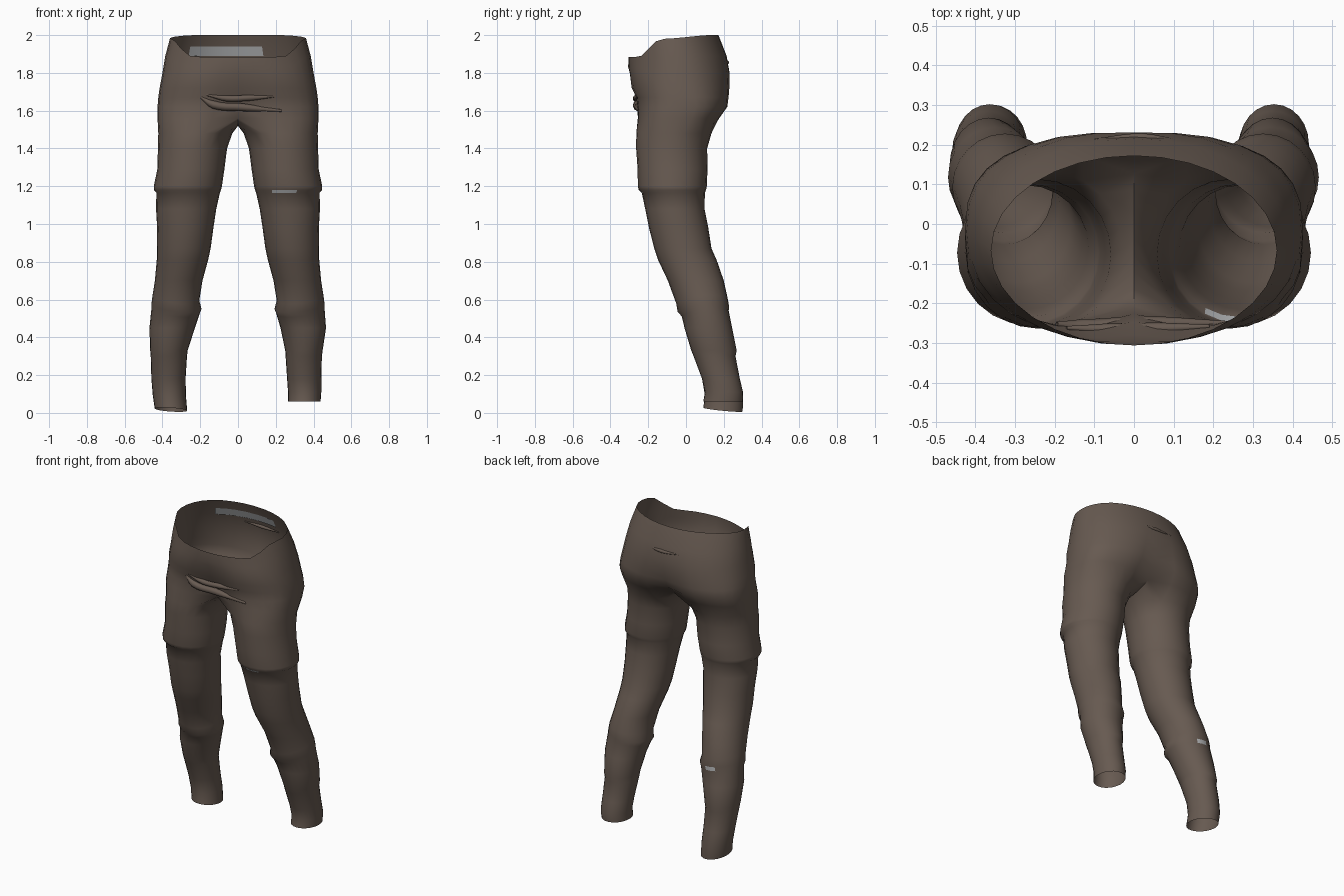
import bpy, bmesh, math
from math import sin, cos, pi, radians

if "Cube" in bpy.data.objects:
    bpy.data.objects.remove(bpy.data.objects["Cube"])


def material(name, rgb):
    m = bpy.data.materials.new(name)
    m.diffuse_color = (*rgb, 1)
    m.use_nodes = True
    m.node_tree.nodes["Principled BSDF"].inputs["Base Color"].default_value = m.diffuse_color
    return m


CLOTH = material("brown cloth", (0.135, 0.102, 0.082))
LINING = material("grey lining", (0.45, 0.46, 0.47))
HALF = 16      # segments from front centre round the hip to back centre
INNER = 8      # segments along the crotch strip


def smoothstep(v):
    v = max(0, min(1, v))
    return v * v * (3 - 2 * v)


# hip rings: height, half width, front y, back y, boxiness, centre pinch
HIPS = [
    (2.00, 0.360, -0.305, 0.172, 1.0, 0.0),
    (1.88, 0.385, -0.306, 0.215, 0.95, 0.0),
    (1.80, 0.400, -0.303, 0.236, 0.9, 0.02),
    (1.72, 0.415, -0.296, 0.238, 0.85, 0.06),
    (1.67, 0.422, -0.272, 0.234, 0.8, 0.10),
    (1.62, 0.426, -0.266, 0.228, 0.75, 0.16),
    (1.56, 0.426, -0.264, 0.185, 0.7, 0.26),
]


def hip_point(row, t, side, scale=1.0):
    """Point on a hip ring; t runs 0 (front centre) to 1 (back centre)."""
    z, w, front, back, box, pinch = row
    a = pi * (t - 0.5)
    x = w * max(cos(a), 0) ** box * side
    s = math.copysign(abs(sin(a)) ** box, sin(a))
    mid, r = (front + back) / 2, (back - front) / 2
    y = mid + r * s * (1 - pinch * math.exp(-(x / 0.09) ** 2))
    if z > 1.87:                       # waistband dips at the front
        rise = smoothstep((t - 0.22) / 0.2)
        if z > 1.95:
            z = 1.885 + 0.095 * rise + 0.02 * smoothstep((t - 0.4) / 0.4)
        else:
            z = 1.83 + 0.06 * rise
    return (x * scale, mid + (y - mid) * scale, z)


# leg rings: height, inner x, outer x, front y, back y
LEG = [
    (1.48, 0.030, 0.422, -0.263, 0.135),
    (1.40, 0.058, 0.424, -0.264, 0.112),
    (1.29, 0.072, 0.427, -0.256, 0.114),
    (1.20, 0.085, 0.446, -0.255, 0.110),
    (1.18, 0.090, 0.446, -0.250, 0.106),
    (1.165, 0.096, 0.432, -0.234, 0.100),
    (1.08, 0.115, 0.434, -0.216, 0.098),
    (0.98, 0.130, 0.428, -0.196, 0.118),
    (0.87, 0.145, 0.430, -0.168, 0.135),
    (0.81, 0.158, 0.430, -0.148, 0.162),
    (0.70, 0.188, 0.440, -0.096, 0.200),
    (0.61, 0.205, 0.452, -0.052, 0.220),
    (0.565, 0.193, 0.458, -0.044, 0.228),
    (0.54, 0.203, 0.458, -0.022, 0.226),
    (0.45, 0.225, 0.466, -0.008, 0.244),
    (0.33, 0.250, 0.448, 0.028, 0.268),
    (0.30, 0.252, 0.444, 0.040, 0.262),
    (0.18, 0.260, 0.441, 0.085, 0.285),
    (0.11, 0.265, 0.441, 0.100, 0.302),
    (0.06, 0.265, 0.437, 0.092, 0.300),
]


def leg_ring(bm, row, side):
    """Closed ring, from front inside round the outside to back inside."""
    z, xi, xo, yf, yb = row
    shift = 0.0
    if side < 0:                       # this cuff hangs lower and wider
        shift = 0.018 * smoothstep((0.5 - z) / 0.2) * smoothstep(z / 0.2)
    verts = []
    for i in range(HALF + INNER):
        a = radians(-120 + 15 * i)
        x = (xi + xo) / 2 + (xo - xi) / 2 * cos(a) + shift
        y = (yf + yb) / 2 + (yb - yf) / 2 * sin(a)
        zz = z
        if 0.5 < z < 0.65:             # knee fold sags at the front
            zz -= 0.03 * max(0, -sin(a)) - 0.015 * cos(a)
        if z < 0.15 and side < 0:      # slanted hem
            zz -= (0.15 - z) / 0.09 * (0.043 + 0.010 * sin(a) - 0.006 * cos(a))
        verts.append(bm.verts.new((x * side, y, zz)))
    return verts


def finish(bm, name, mats):
    bmesh.ops.recalc_face_normals(bm, faces=bm.faces)
    me = bpy.data.meshes.new(name)
    bm.to_mesh(me)
    bm.free()
    ob = bpy.data.objects.new(name, me)
    bpy.context.collection.objects.link(ob)
    for m in mats:
        me.materials.append(m)
    bpy.ops.object.select_all(action='DESELECT')
    ob.select_set(True)
    bpy.context.view_layer.objects.active = ob
    bpy.ops.object.shade_smooth_by_angle(angle=radians(45))
    return ob


# trousers: open hip tube that divides into two open legs
bm = bmesh.new()
rings = []
for row in HIPS:
    right = [bm.verts.new(hip_point(row, i / HALF, 1)) for i in range(HALF + 1)]
    left = [bm.verts.new(hip_point(row, i / HALF, -1)) for i in range(1, HALF)]
    rings.append((right, [right[0]] + left + [right[-1]]))
for upper, lower in zip(rings, rings[1:]):
    for u, l in zip(upper, lower):
        for i in range(HALF):
            bm.faces.new((u[i], u[i + 1], l[i + 1], l[i]))
# crotch strip shared by both legs, back to front
f, b = rings[-1][0][0].co, rings[-1][0][-1].co
strip = []
for k in range(1, INNER):
    p = b.lerp(f, k / INNER)
    p.z -= 0.04 * sin(pi * k / INNER)
    strip.append(bm.verts.new(p))
for half, side in zip(rings[-1], (1, -1)):
    prev = half + strip
    for row in LEG:
        ring = leg_ring(bm, row, side)
        n = len(ring)
        for i in range(n):
            j = (i + 1) % n
            face = bm.faces.new((prev[i], prev[j], ring[j], ring[i]))
            c = face.calc_center_median()
            # small worn patches under the thigh fold and behind the knee
            thigh = side > 0 and row[0] == 1.165 and 0.17 < c.x < 0.29 and c.y < 0
            knee = side < 0 and row[0] == 0.54 and -0.36 < c.x < -0.28 and c.y > 0.1
            face.material_index = 1 if thigh or knee else 0
        prev = ring
finish(bm, "trousers", [CLOTH, LINING])

# lining patch inside the back of the waist
bm = bmesh.new()
cols = []
for side, t in [(-1, .76), (-1, .82), (-1, .88), (-1, .94), (1, 1), (1, .94), (1, .89)]:
    top = hip_point(HIPS[0], t, side, 0.975)
    low = hip_point(HIPS[1], t, side, 0.975)
    mix = [[l + (h - l) * k for h, l in zip(top, low)] for k in (0.0, 0.45)]
    cols.append([bm.verts.new(p) for p in mix])
for p, q in zip(cols, cols[1:]):
    bm.faces.new((p[0], q[0], q[1], p[1]))
finish(bm, "waist_lining", [LINING])


# cloth creases as tapered ridges sunk into the surface
def crease(name, points, radius):
    cu = bpy.data.curves.new(name, 'CURVE')
    cu.dimensions = '3D'
    cu.bevel_depth = radius
    cu.bevel_resolution = 2
    cu.resolution_u = 5
    sp = cu.splines.new('BEZIER')
    sp.bezier_points.add(len(points) - 1)
    for i, (bp, p) in enumerate(zip(sp.bezier_points, points)):
        bp.co = p
        bp.handle_left_type = bp.handle_right_type = 'AUTO'
        bp.radius = 0.3 if i in (0, len(points) - 1) else 1
    cu.materials.append(CLOTH)
    ob = bpy.data.objects.new(name, cu)
    bpy.context.collection.objects.link(ob)


crease("front_lower_crease", [(-0.195, -0.252, 1.67), (-0.13, -0.260, 1.632),
                              (0.02, -0.252, 1.618), (0.23, -0.250, 1.60)], 0.021)
crease("front_upper_crease", [(-0.17, -0.262, 1.685), (-0.06, -0.266, 1.665),
                              (0.06, -0.264, 1.668), (0.19, -0.258, 1.675)], 0.016)
crease("back_crease", [(-0.10, 0.212, 1.86), (0.02, 0.218, 1.855),
                       (0.15, 0.200, 1.86)], 0.011)
